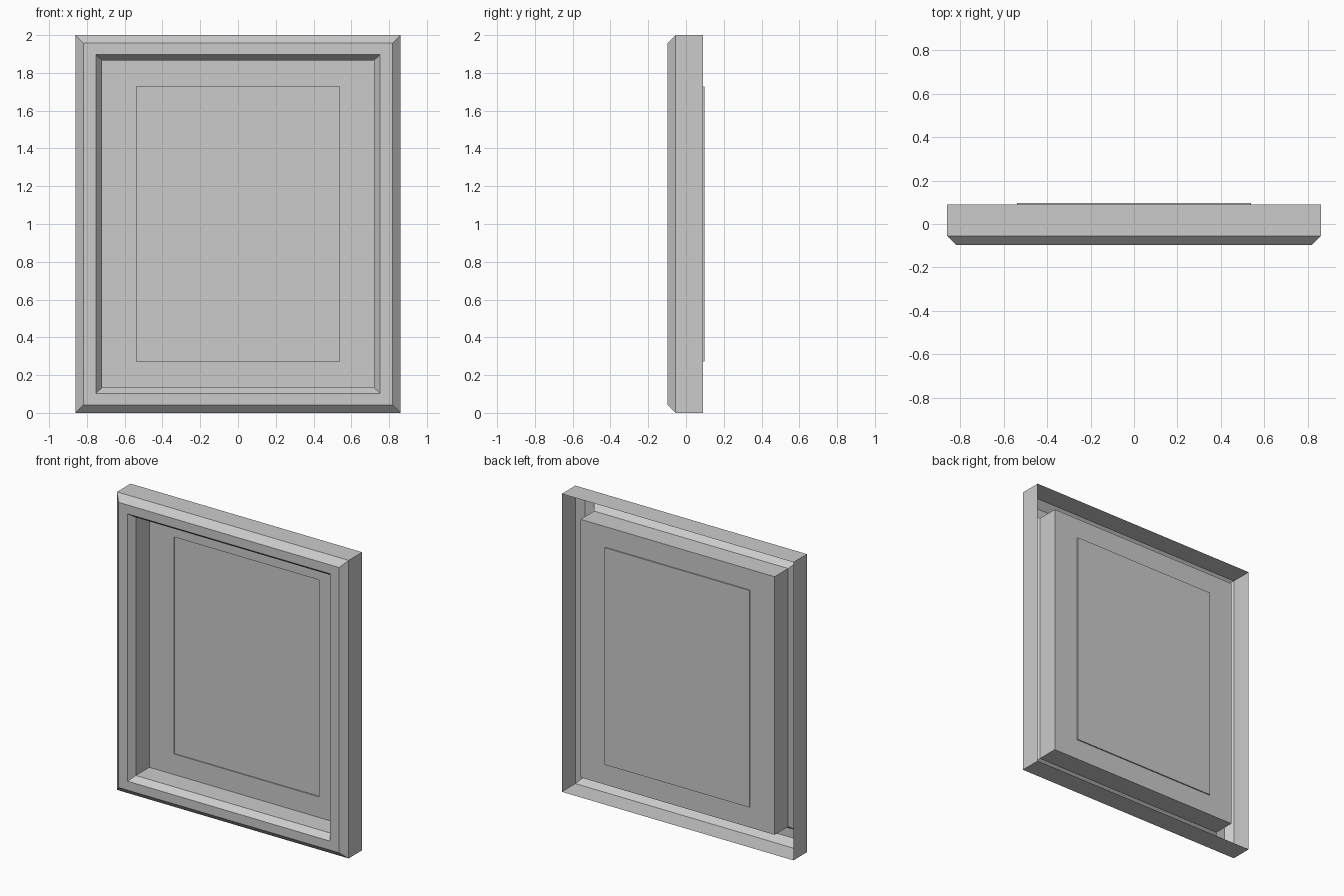
import bpy, bmesh

if "Cube" in bpy.data.objects:
    bpy.data.objects.remove(bpy.data.objects["Cube"])


def loft(name, rings, cap=False):
    """Single-skin loft through rectangular rings of (half width, half height, y)."""
    bm = bmesh.new()
    loops = [[bm.verts.new((sx * w, y, 1 + sz * h))
              for sx, sz in ((-1, -1), (1, -1), (1, 1), (-1, 1))]
             for w, h, y in rings]
    for a, b in zip(loops, loops[1:]):
        for i in range(4):
            j = (i + 1) % 4
            bm.faces.new((a[i], a[j], b[j], b[i]))
    if cap:
        bm.faces.new(loops[-1])
    mesh = bpy.data.meshes.new(name)
    bm.to_mesh(mesh)
    bm.free()
    obj = bpy.data.objects.new(name, mesh)
    bpy.context.collection.objects.link(obj)
    return obj


FRONT, SHOULDER, REAR, BACK = -0.097, -0.055, 0.089, 0.097

# Hollow moulding: outer wall, chamfer, front face, inner bevel, inner wall
loft("frame_moulding", [
    (0.86, 1.0, REAR),
    (0.86, 1.0, SHOULDER),
    (0.818, 0.957, FRONT),
    (0.752, 0.897, FRONT),
    (0.72, 0.866, SHOULDER),
    (0.72, 0.866, REAR),
])

# Backing board with a shallow rectangle pressed out to the rear
loft("backing_board", [
    (0.72, 0.866, REAR),
    (0.538, 0.728, REAR),
    (0.538, 0.728, BACK),
], cap=True)
